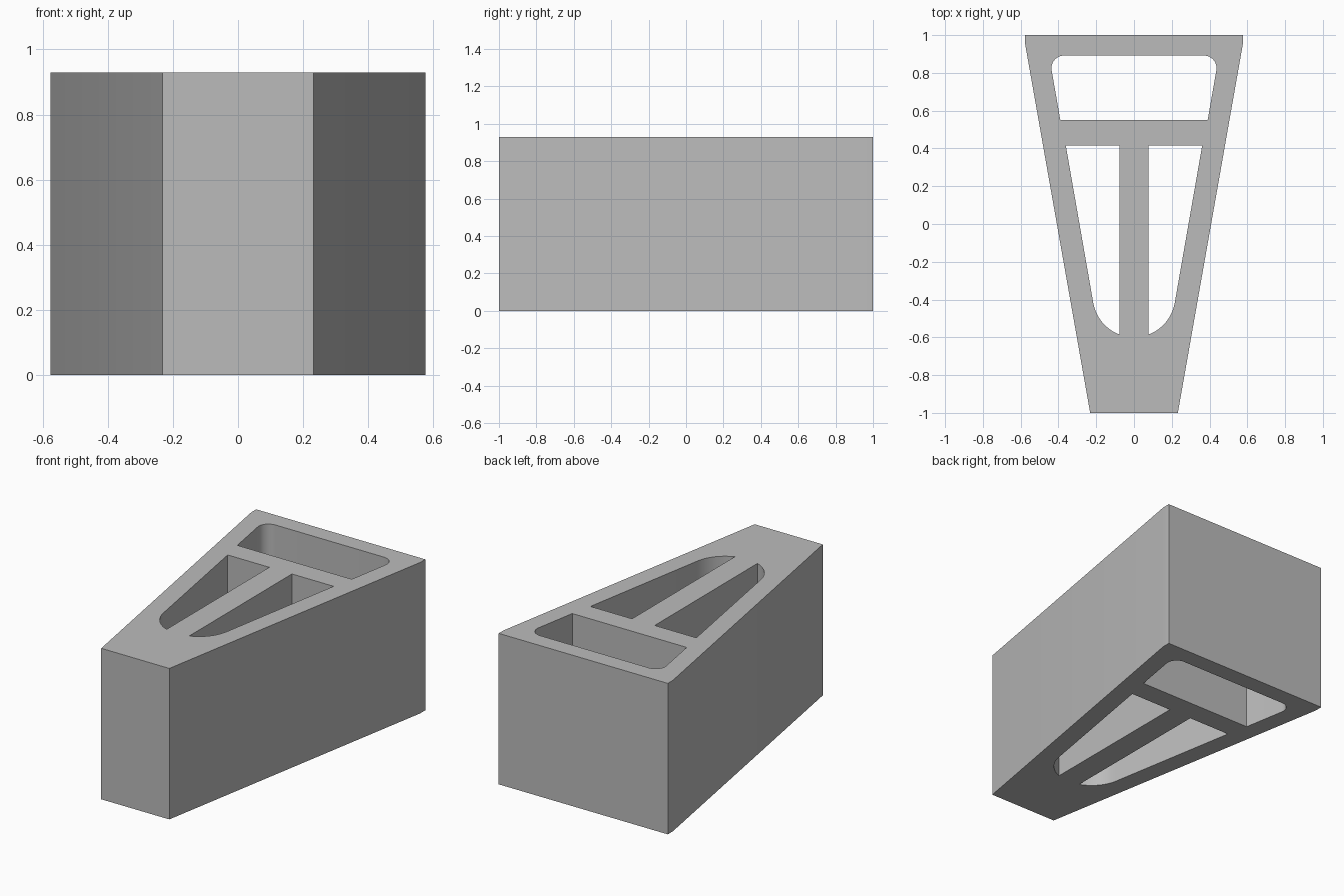
import bpy
import bmesh
from math import cos, sin, radians, tan
from mathutils import Vector

cube = bpy.data.objects.get("Cube")
if cube:
    bpy.data.objects.remove(cube, do_unlink=True)

HEIGHT = 0.93
TAPER = radians(10)      # lean of both side walls


def arc(cx, cy, r, start, end, steps=12):
    """Points on an arc, angles in degrees."""
    angles = [radians(start + (end - start) * i / steps) for i in range(steps + 1)]
    return [(cx + r * cos(a), cy + r * sin(a)) for a in angles]


def mirrored(points):
    return [(-x, y) for x, y in reversed(points)]


# Outer wedge with short straight ends at the wide back
side = [(0.232, -1), (0.232 + 1.95 * tan(TAPER), 0.95), (0.576, 1)]
outline = side + mirrored(side)

# Wide back opening with two rounded corners
half = [(0.39, 0.55)] + arc(0.37, 0.825, 0.067, -10, 90)
back_opening = half + mirrored(half)

# Long front openings either side of the central rib, ending in an arc
left_opening = [(0.077, 0.415), (0.361, 0.415)] + arc(0, -0.38, 0.219, -10, -69.4)
right_opening = mirrored(left_opening)

# Fill the profile around the openings, then extrude it
bm = bmesh.new()
for loop in (outline, back_opening, left_opening, right_opening):
    verts = [bm.verts.new((x, y, 0)) for x, y in loop]
    for i, v in enumerate(verts):
        bm.edges.new((v, verts[(i + 1) % len(verts)]))
bmesh.ops.triangle_fill(bm, use_beauty=True, use_dissolve=False,
                        edges=bm.edges[:], normal=(0, 0, 1))
result = bmesh.ops.extrude_face_region(bm, geom=bm.faces[:], use_keep_orig=True)
top = [g for g in result["geom"] if isinstance(g, bmesh.types.BMVert)]
bmesh.ops.translate(bm, verts=top, vec=Vector((0, 0, HEIGHT)))
bmesh.ops.recalc_face_normals(bm, faces=bm.faces[:])

mesh = bpy.data.meshes.new("wedge_block")
bm.to_mesh(mesh)
bm.free()
block = bpy.data.objects.new("wedge_block", mesh)
bpy.context.collection.objects.link(block)

# Plain grey
grey = bpy.data.materials.new("plain_grey")
grey.use_nodes = True
colour = (0.5, 0.5, 0.5, 1)
grey.diffuse_color = colour
grey.node_tree.nodes["Principled BSDF"].inputs["Base Color"].default_value = colour
mesh.materials.append(grey)

bpy.ops.object.select_all(action="DESELECT")
block.select_set(True)
bpy.context.view_layer.objects.active = block
bpy.ops.object.shade_smooth_by_angle(angle=radians(30))
